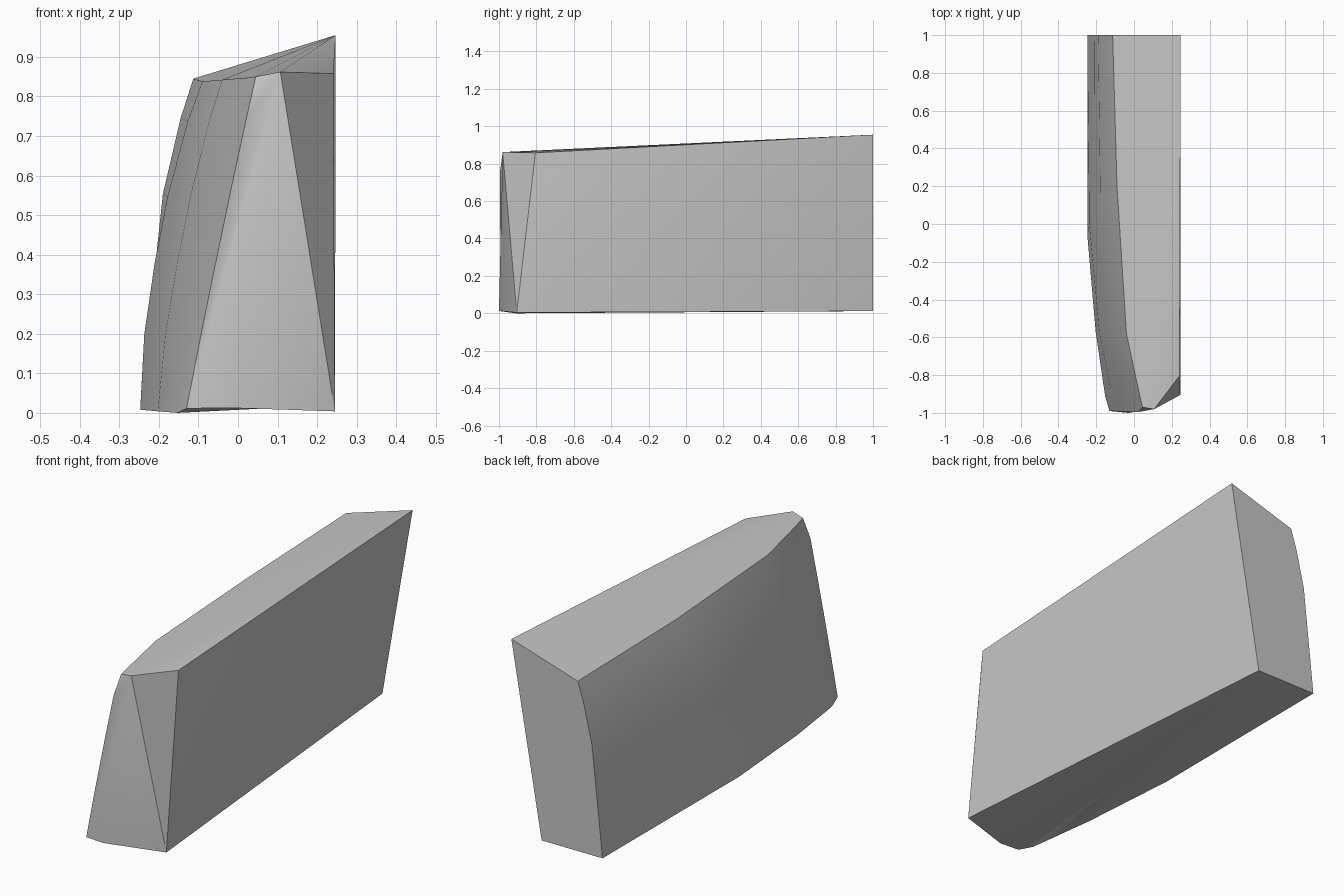
import bpy, bmesh
from mathutils import Vector

cube = bpy.data.objects.get("Cube")
if cube:
    bpy.data.objects.remove(cube, do_unlink=True)

# One plain grey for the whole block
grey = bpy.data.materials.new("plain grey")
grey.use_nodes = True
colour = (0.57, 0.57, 0.57, 1)
grey.diffuse_color = colour
grey.node_tree.nodes["Principled BSDF"].inputs["Base Color"].default_value = colour

# Bulge along a rib: height fraction and outward distance
BACK = [(0, 0), (0.23, 0.011), (0.45, 0.021), (0.65, 0.03), (0.88, 0.016), (1, 0)]
FULL = [(0, 0), (0.23, 0.026), (0.45, 0.034), (0.65, 0.033), (0.88, 0.018), (1, 0)]

# Ribs of the bowed side, back to front: lower end, upper end, profile,
# bulge strength, and how far the brow leans forward
ribs = [
    ((-0.247, 1, 0.012), (-0.113, 1, 0.845), BACK, 1, 0),
    ((-0.247, -0.06, 0.008), (-0.09, 0.2, 0.838), FULL, 1, 0),
    ((-0.203, -0.57, 0.004), (-0.04, -0.58, 0.842), FULL, 0.7, 0),
    ((-0.153, -0.91, 0), (0.022, -0.87, 0.847), FULL, 0.25, 0),
    ((-0.13, -0.99, 0.011), (0.045, -0.97, 0.85), FULL, 0.1, 0.026),
]

bm = bmesh.new()
groups = {}


def face(group, verts):
    groups[bm.faces.new(verts)] = group


def fan(group, hub, rim):
    for a, b in zip(rim, rim[1:]):
        face(group, (hub, a, b))


def rib(low, high, profile, bulge, lean):
    low, high = Vector(low), Vector(high)
    return [bm.verts.new(low.lerp(high, t)
                         - Vector((out * bulge, lean * t * (t < 1), 0)))
            for t, out in profile]


# Bowed side
grid = [rib(*r) for r in ribs]
for a, b in zip(grid, grid[1:]):
    for i in range(len(a) - 1):
        face("side", (a[i], a[i + 1], b[i + 1], b[i]))

# Remaining corners of the nose and the straight side
nose_low, nose_high, corner_low, corner_high, back_low, back_high = [
    bm.verts.new(p) for p in (
        (-0.03, -1, 0.013), (0.107, -0.98, 0.862),
        (0.245, -0.905, 0.004), (0.241, -0.805, 0.858),
        (0.083, 1, 0.012), (0.247, 1, 0.955))]

# Nose with its small chamfered brow, and the slanted cheek beside it
edge = grid[-1]
fan("nose", nose_high, edge[::-1] + [nose_low, corner_low])
face("cheek", (nose_high, corner_low, corner_high))

# Twisted straight side and tapered back
fan("flat", back_high, [corner_high, corner_low, back_low])
face("back", [back_low, back_high] + grid[0][::-1])

# Top and underside
fan("top", back_high, [r[-1] for r in grid] + [nose_high, corner_high])
fan("under", back_low, [r[0] for r in grid] + [nose_low, corner_low])

# Smooth within each surface, sharp where two surfaces meet
bmesh.ops.recalc_face_normals(bm, faces=bm.faces[:])
for f in bm.faces:
    f.smooth = True
for e in bm.edges:
    e.smooth = len({groups[f] for f in e.link_faces}) == 1

mesh = bpy.data.meshes.new("bowed_block")
bm.to_mesh(mesh)
bm.free()
mesh.materials.append(grey)
block = bpy.data.objects.new("bowed_block", mesh)
bpy.context.collection.objects.link(block)
